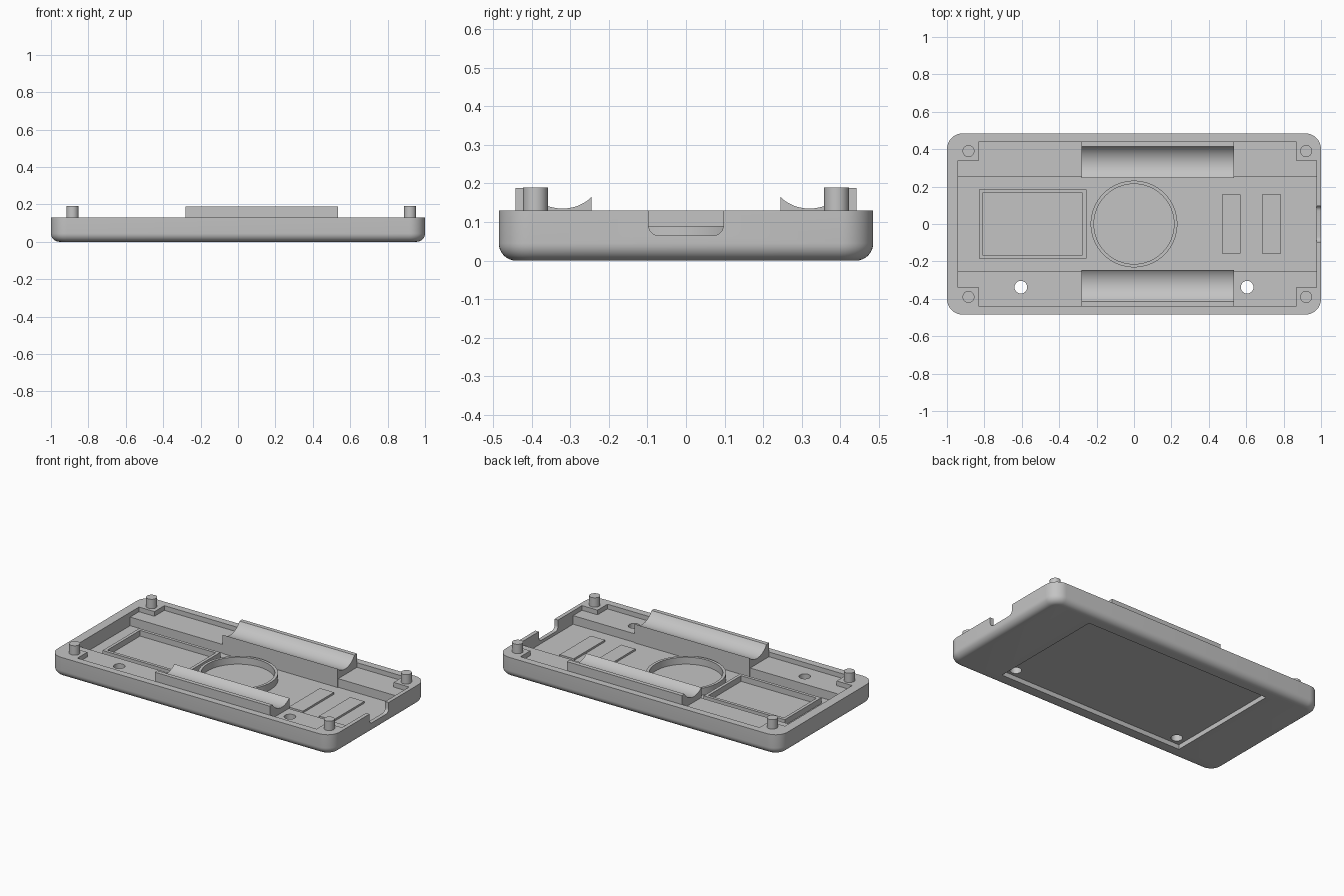
import bpy, bmesh, math

if "Cube" in bpy.data.objects:
    bpy.data.objects.remove(bpy.data.objects["Cube"])

grey = bpy.data.materials.new("light_grey_plastic")
grey.diffuse_color = (0.55, 0.55, 0.55, 1)
grey.use_nodes = True
grey.node_tree.nodes["Principled BSDF"].inputs["Base Color"].default_value = grey.diffuse_color

FLOOR, SHELF, RIM = 0.045, 0.10, 0.13


def finish(name, bm):
    bmesh.ops.recalc_face_normals(bm, faces=bm.faces)
    me = bpy.data.meshes.new(name)
    bm.to_mesh(me)
    bm.free()
    me.materials.append(grey)
    ob = bpy.data.objects.new(name, me)
    bpy.context.collection.objects.link(ob)
    return ob


def loft(name, rings):
    """Closed solid through rings that all have the same point count."""
    bm = bmesh.new()
    vs = [[bm.verts.new(p) for p in r] for r in rings]
    n = len(vs[0])
    for a, b in zip(vs, vs[1:]):
        for i in range(n):
            j = (i + 1) % n
            bm.faces.new((a[i], a[j], b[j], b[i]))
    bm.faces.new(vs[0][::-1])
    bm.faces.new(vs[-1])
    return finish(name, bm)


def prism_z(name, pts, z0, z1):
    return loft(name, [[(x, y, z) for x, y in pts] for z in (z0, z1)])


def prism_x(name, pts, x0, x1):
    return loft(name, [[(x, y, z) for y, z in pts] for x in (x0, x1)])


def rect(x0, x1, y0, y1):
    return [(x0, y0), (x1, y0), (x1, y1), (x0, y1)]


def circle(cx, cy, r, n=48):
    return [(cx + r * math.cos(2 * math.pi * i / n),
             cy + r * math.sin(2 * math.pi * i / n)) for i in range(n)]


def rounded_rect(hx, hy, r, n=10):
    pts = []
    for k, (sx, sy) in enumerate(((1, 1), (-1, 1), (-1, -1), (1, -1))):
        for i in range(n + 1):
            a = math.pi / 2 * (k + i / n)
            pts.append((sx * (hx - r) + r * math.cos(a),
                        sy * (hy - r) + r * math.sin(a)))
    return pts


def cut(ob, cutter):
    cutter.hide_render = True
    m = ob.modifiers.new("cut", 'BOOLEAN')
    m.operation = 'DIFFERENCE'
    m.solver = 'EXACT'
    m.object = cutter
    bpy.context.view_layer.objects.active = ob
    bpy.ops.object.modifier_apply(modifier=m.name)
    bpy.data.objects.remove(cutter, do_unlink=True)


def smooth(ob):
    bpy.ops.object.select_all(action='DESELECT')
    ob.select_set(True)
    bpy.context.view_layer.objects.active = ob
    bpy.ops.object.shade_smooth_by_angle(angle=math.radians(30))


# Tray body with rounded corners and a rounded bottom edge
R = 0.045
rings = []
for i in range(9):
    a = math.pi / 2 * i / 8
    d, z = R * (1 - math.sin(a)), R * (1 - math.cos(a))
    rings.append([(x, y, z) for x, y in rounded_rect(1 - d, 0.485 - d, 0.085 - d)])
rings.append([(x, y, RIM) for x, y in rounded_rect(1, 0.485, 0.085)])
tray = loft("tray_body", rings)

# Upper cavity, leaving a solid block in each corner
XL, XR, XL2, XR2 = -0.94, 0.975, -0.83, 0.865
cavity = [(XL, -0.34), (XL2, -0.34), (XL2, -0.44), (XR2, -0.44), (XR2, -0.34), (XR, -0.34),
          (XR, 0.34), (XR2, 0.34), (XR2, 0.44), (XL2, 0.44), (XL2, 0.34), (XL, 0.34)]
cut(tray, prism_z("cavity_cutter", cavity, SHELF, 0.3))
# Deep central channel between the side shelves
cut(tray, prism_z("channel_cutter", rect(XL, XR, -0.25, 0.25), FLOOR, 0.31))
# Shallow pocket underneath
cut(tray, prism_z("pocket_cutter", rect(-0.665, 0.665, -0.39, 0.39), -0.1, 0.03))
# Two screw holes
for x in (-0.605, 0.605):
    cut(tray, prism_z("hole_cutter", circle(x, -0.338, 0.034, 32), -0.2, 0.4))
# Rounded cable notch in the right wall
notch = [(-0.097, 0.3)]
for cy, a0 in ((-0.07, math.pi), (0.07, 1.5 * math.pi)):
    for i in range(7):
        a = a0 + math.pi / 2 * i / 6
        notch.append((cy + 0.027 * math.cos(a), 0.092 + 0.027 * math.sin(a)))
notch.append((0.097, 0.3))
cut(tray, prism_x("notch_cutter", notch, 0.95, 1.1))
smooth(tray)

# Corner pegs
for x in (-0.885, 0.92):
    for y in (-0.39, 0.39):
        smooth(prism_z("corner_peg", circle(x, y, 0.032, 32), RIM - 0.02, 0.19))

# Cradles with a hollow cylindrical top, mirrored front and back
for s, side in ((-1, "front"), (1, "back")):
    prof = [(s * 0.245, FLOOR - 0.005), (s * 0.245, 0.165)]
    cr, cy = 0.112, 0.32
    for i in range(1, 25):
        y = 0.245 + (0.415 - 0.245) * i / 24
        prof.append((s * y, 0.135 + cr - math.sqrt(cr * cr - (y - cy) ** 2)))
    prof += [(s * 0.442, prof[-1][1]), (s * 0.442, FLOOR - 0.005)]
    smooth(prism_x(side + "_cradle", prof, -0.28, 0.535))

# Round wall on the floor
ring = prism_z("round_wall", circle(0, 0, 0.232, 64), FLOOR - 0.005, 0.09)
cut(ring, prism_z("ring_cutter", circle(0, 0, 0.214, 64), FLOOR + 0.0005, 0.2))
smooth(ring)

# Rectangular wall on the floor
frame = prism_z("rectangular_wall", rect(-0.83, -0.255, -0.185, 0.185), FLOOR - 0.005, 0.082)
cut(frame, prism_z("frame_cutter", rect(-0.81, -0.275, -0.165, 0.165), FLOOR + 0.0005, 0.2))

# Two flat pads on the floor
for x in (0.47, 0.685):
    prism_z("floor_pad", rect(x, x + 0.1, -0.158, 0.158), FLOOR - 0.005, FLOOR + 0.012)
